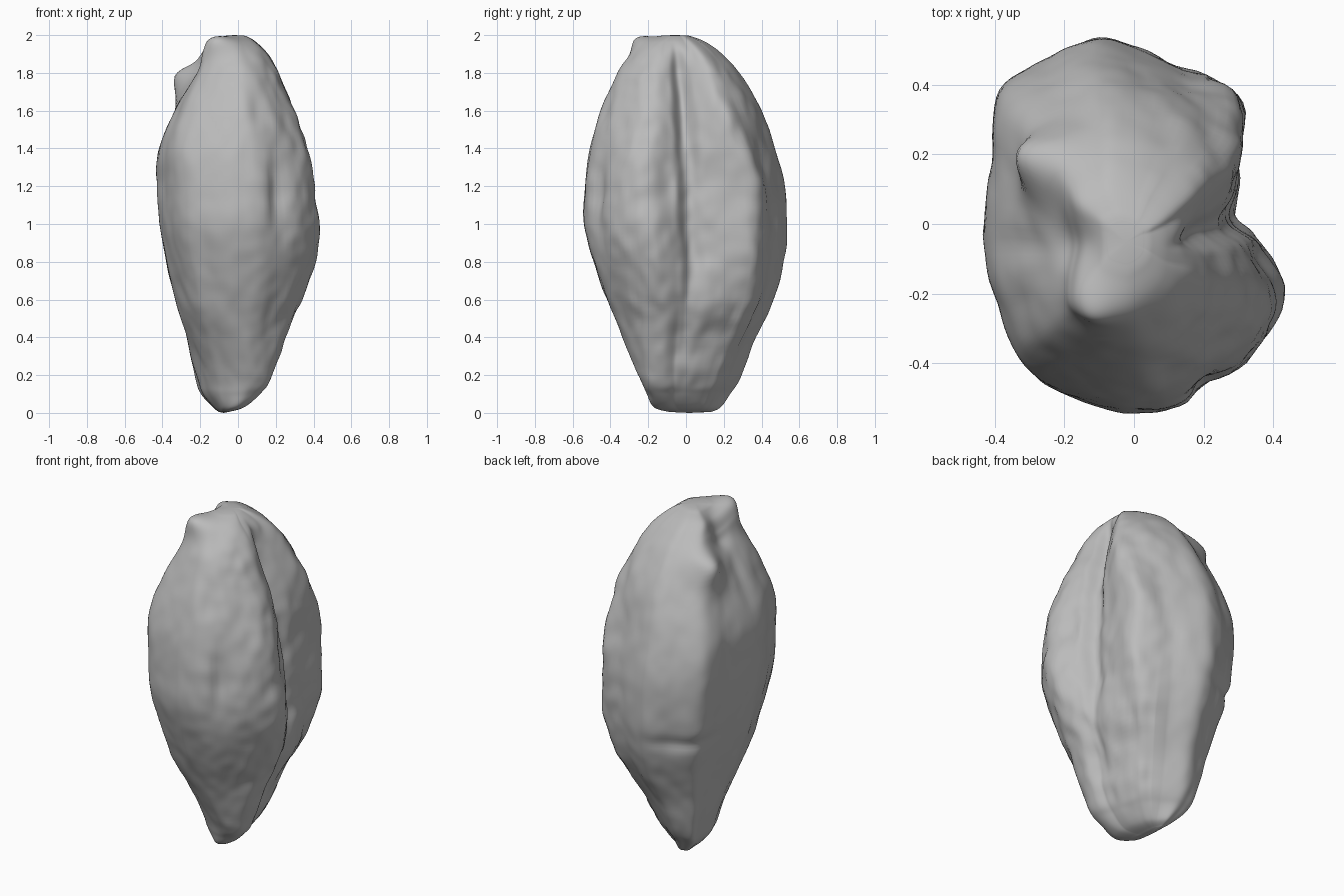
import bpy
import bmesh
import math
from mathutils import Vector, noise

cube = bpy.data.objects.get("Cube")
if cube:
    bpy.data.objects.remove(cube)

SIDES, RINGS = 128, 140

# Husk limits: height, x low, x high, y low, y high
LIMITS = [
    (0.005, -.10, -.05, -.09, .13), (.03, -.13, .03, -.17, .18),
    (.10, -.19, .11, -.21, .23), (.18, -.22, .17, -.245, .28),
    (.4, -.275, .245, -.335, .37), (.6, -.33, .335, -.42, .465),
    (.8, -.38, .40, -.49, .52), (1, -.415, .42, -.54, .535),
    (1.2, -.43, .41, -.535, .525), (1.4, -.42, .385, -.51, .47),
    (1.6, -.34, .325, -.45, .40), (1.8, -.23, .23, -.365, .28),
    (1.9, -.20, .17, -.29, .19), (1.96, -.17, .11, -.23, .11),
    (1.99, -.11, .06, -.15, .04), (1.998, -.08, .03, -.11, .01),
]

# Lobed outlines with a seam on the left side, within a unit square
MIDDLE = [
    (-.2, 1), (-.55, .9), (-.9, .73), (-.95, .37), (-1, -.1), (-.89, -.45),
    (-.7, -.78), (-.4, -.92), (0, -1), (.42, -.93), (.82, -.68), (1, -.37),
    (.9, -.12), (.66, .03), (.71, .25), (.72, .69), (.25, .86),
]
UPPER = [
    (-.2, 1), (-.55, .9), (-.9, .72), (-.97, .37), (-1, -.1), (-.95, -.44),
    (-.84, -.72), (-.45, -.9), (.05, -1), (.4, -.9), (.74, -.67), (.9, -.4),
    (.82, -.15), (.58, .01), (.78, .22), (.92, .55), (.42, .85),
]

# Lumps and hollows: centre, radii, push
LUMPS = [
    ((-.22, .16, 1.74), (.13, .10, .10), (-.09, .03, .04)),   # horn
    ((-.11, -.22, 1.93), (.09, .08, .07), (-.01, -.04, .04)),  # crown knob
    ((-.16, -.06, 1.87), (.07, .08, .12), (.05, .0, -.06)),   # crown hollow
    ((-.30, -.06, 1.58), (.10, .05, .16), (.02, .0, .0)),     # side channel
    ((.37, -.10, 1.25), (.08, .09, .22), (-.03, .0, .0)),     # seam slope
    ((.38, -.2, 1.02), (.10, .12, .07), (.01, .0, .0)),       # cheek lump
    ((.22, -.45, 1.15), (.05, .10, .25), (-.02, .03, .0)),    # front dent
    ((-.3, .42, .80), (.20, .20, .04), (.012, -.012, .0)),    # back crease
    ((.28, .0, .5), (.10, .03, .25), (-.015, .0, .0)),        # lower wrinkle
    ((.28, .24, .6), (.10, .03, .25), (-.015, .0, .0)),       # side wrinkle
]


def smooth(low, high, x):
    t = max(0, min(1, (x - low) / (high - low)))
    return t * t * (3 - 2 * t)


def spline(a, b, c, d, t):
    return tuple(.5 * (2 * q + (r - p) * t + (2 * p - 5 * q + 4 * r - s) * t * t
                       + (3 * q - p - 3 * r + s) * t ** 3)
                 for p, q, r, s in zip(a, b, c, d))


def outline_point(outline, f):
    n = len(outline)
    i = int(f * n)
    keys = [outline[(i + k) % n] for k in (-1, 0, 1, 2)]
    return Vector(spline(*keys, f * n - i))


def limits_at(f):
    last = len(LIMITS) - 1
    i = min(int(f * last), last - 1)
    keys = [LIMITS[max(0, min(last, i + k))] for k in (-1, 0, 1, 2)]
    return spline(*keys, f * last - i)


def husk_point(row, col):
    z, x0, x1, y0, y1 = limits_at(row / (RINGS - 1))
    f = col / SIDES
    u, v = outline_point(MIDDLE, f).lerp(outline_point(UPPER, f),
                                         smooth(1.2, 1.75, z))
    # The seam closes towards the foot and the crown
    if u > 0 and -.37 < v < .85:
        closed = math.sqrt(1 - v * v) * .93
        closing = max(1 - smooth(.4, .95, z), smooth(1.8, 1.99, z))
        u += closing * max(0, closed - u)
    # The foot narrows to a slanting keel
    keel = 1 - smooth(.05, .6, z)
    along, across = (u - v) / 2, (u + v) / 2
    along *= 1 + .18 * keel
    across *= 1 - .25 * keel
    u, v = along + across, across - along
    p = Vector(((x0 + x1) / 2 + u * (x1 - x0) / 2,
                (y0 + y1) / 2 + v * (y1 - y0) / 2, z))
    base = p.copy()
    for centre, radii, push in LUMPS:
        d = sum(((q - c) / r) ** 2 for q, c, r in zip(base, centre, radii))
        p += Vector(push) * math.exp(-d)
    # Wrinkles run mostly lengthwise and are stronger on the seam side
    out = Vector((u, v, 0)).normalized()
    rough = .006 + .011 * max(0, u)
    ends = min(1, z / .2, (2 - z) / .2)
    wrinkle = noise.noise(Vector((base.x * 9, base.y * 9, z * 4)))
    wrinkle += .6 * noise.noise(Vector((base.x * 16, base.y * 16, z * 11)))
    p += out * wrinkle * rough * ends
    p.z = min(p.z, 2)
    return p


# Wrinkled pod husk
bm = bmesh.new()
rings = [[bm.verts.new(husk_point(r, c)) for c in range(SIDES)]
         for r in range(RINGS)]
for low, high in zip(rings, rings[1:]):
    for c in range(SIDES):
        n = (c + 1) % SIDES
        bm.faces.new((low[c], low[n], high[n], high[c]))

# Rounded foot and crown
for ring, height in ((rings[0], 0), (rings[-1], 2)):
    mid = sum((v.co for v in ring), Vector()) / SIDES
    tip = bm.verts.new((mid.x, mid.y, height))
    for c in range(SIDES):
        bm.faces.new((ring[c], ring[(c + 1) % SIDES], tip))
bmesh.ops.recalc_face_normals(bm, faces=bm.faces)

mesh = bpy.data.meshes.new("pod_husk")
bm.to_mesh(mesh)
bm.free()
pod = bpy.data.objects.new("pod_husk", mesh)
bpy.context.collection.objects.link(pod)

# Plain grey skin
grey = bpy.data.materials.new("plain_grey")
grey.use_nodes = True
colour = (.5, .5, .5, 1)
grey.diffuse_color = colour
grey.node_tree.nodes["Principled BSDF"].inputs["Base Color"].default_value = colour
mesh.materials.append(grey)

bpy.context.view_layer.objects.active = pod
pod.select_set(True)
bpy.ops.object.shade_smooth_by_angle(angle=math.radians(60))
